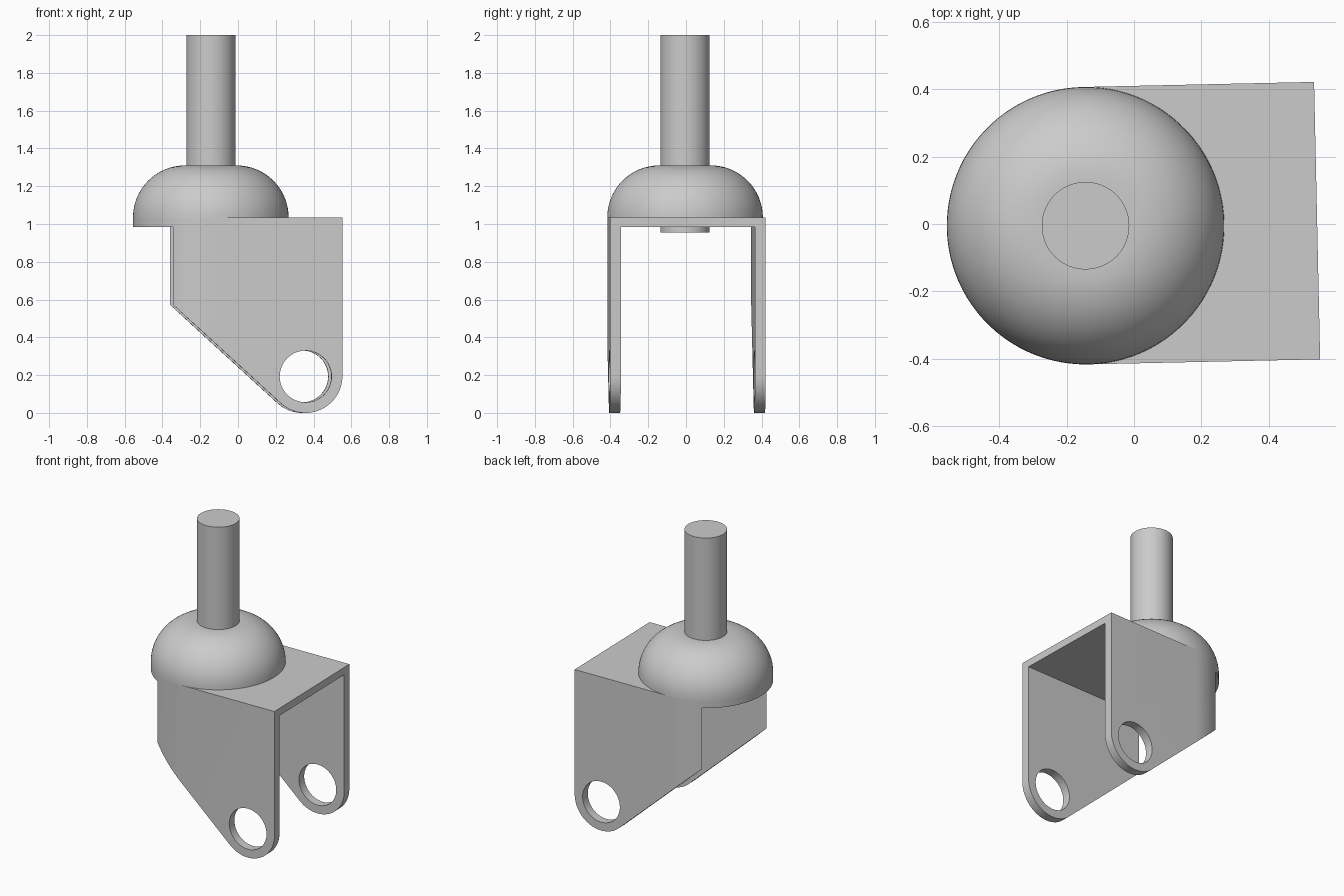
import bpy, bmesh
from math import sin, cos, pi, radians, atan2, acos, hypot
from mathutils import Matrix

cube = bpy.data.objects.get("Cube")
if cube:
    bpy.data.objects.remove(cube, do_unlink=True)

grey = bpy.data.materials.new("grey_metal")
grey.use_nodes = True
grey.diffuse_color = (0.6, 0.6, 0.6, 1)
grey.node_tree.nodes["Principled BSDF"].inputs["Base Color"].default_value = (0.6, 0.6, 0.6, 1)

R = 0.412           # swivel housing radius
INNER = 0.355       # half gap between the legs
BACK = 0.688        # far edge of the fork, measured from the swivel axis
EAR = 0.195         # rounded leg end radius
EAR_X = BACK - EAR
PLATE_Z, TOP_Z = 0.985, 1.035
# swivel axis position and slight twist of the whole fork
PLACE = Matrix.Translation((-0.144, -0.005, 0)) @ Matrix.Rotation(radians(1.25), 4, 'Z')


def arc(cx, cy, r, a0, a1, n):
    return [(cx + r * cos(a0 + (a1 - a0) * i / n),
             cy + r * sin(a0 + (a1 - a0) * i / n)) for i in range(n + 1)]


def finish(name, bm):
    bmesh.ops.recalc_face_normals(bm, faces=bm.faces)
    mesh = bpy.data.meshes.new(name)
    bm.to_mesh(mesh)
    bm.free()
    mesh.materials.append(grey)
    ob = bpy.data.objects.new(name, mesh)
    bpy.context.collection.objects.link(ob)
    return ob


def prism(name, points, lo, hi, axis):
    """Extrude a 2D outline along z (plan outline) or y (side outline)."""
    bm = bmesh.new()
    place = (lambda p: (p[0], p[1], lo)) if axis == 'Z' else (lambda p: (p[0], lo, p[1]))
    face = bm.faces.new([bm.verts.new(place(p)) for p in points])
    new = bmesh.ops.extrude_face_region(bm, geom=[face])["geom"]
    step = (0, 0, hi - lo) if axis == 'Z' else (0, hi - lo, 0)
    bmesh.ops.translate(bm, vec=step, verts=[v for v in new if isinstance(v, bmesh.types.BMVert)])
    return finish(name, bm)


def select(ob):
    bpy.ops.object.select_all(action='DESELECT')
    ob.select_set(True)
    bpy.context.view_layer.objects.active = ob


def cut(ob, cutter, operation):
    select(ob)
    mod = ob.modifiers.new("cut", 'BOOLEAN')
    mod.object, mod.operation, mod.solver = cutter, operation, 'EXACT'
    bpy.ops.object.modifier_apply(modifier=mod.name)
    bpy.data.objects.remove(cutter, do_unlink=True)


def smooth(ob):
    ob.matrix_world = PLACE
    select(ob)
    bpy.ops.object.shade_smooth_by_angle(angle=radians(30))


# Fork: plan outline with a round end, hollowed into a top plate and two legs
plan = arc(0, 0, R, pi / 2, 3 * pi / 2, 48) + [(BACK, -R), (BACK, R)]
fork = prism("fork", plan, -0.05, TOP_Z, 'Z')
gap = prism("gap_cutter", [(-1, -INNER), (1, -INNER), (1, INNER), (-1, INNER)],
            -0.2, PLATE_Z, 'Z')
cut(fork, gap, 'DIFFERENCE')

# Leg silhouette: sloped lower edge running tangent into the rounded end
heel_x, heel_z = -0.211, 0.575
dx, dz = heel_x - EAR_X, heel_z - EAR
tangent = atan2(dz, dx) + acos(EAR / hypot(dx, dz))
slope = -cos(tangent) / sin(tangent)
edge_x = -0.3
side = [(-0.6, 1.2), (-0.6, 0.8), (edge_x, 0.8),
        (edge_x, heel_z + slope * (edge_x - heel_x))]
side += arc(EAR_X, EAR, EAR, tangent, 2 * pi, 28) + [(BACK + 0.001, EAR + 0.01), (BACK + 0.001, 1.2)]
cut(fork, prism("side_cutter", side, -0.7, 0.7, 'Y'), 'INTERSECT')

# Axle holes through both legs
hole = arc(EAR_X, EAR - 0.002, 0.137, 0, 2 * pi, 48)[:-1]
cut(fork, prism("hole_cutter", hole, -0.7, 0.7, 'Y'), 'DIFFERENCE')
smooth(fork)

# Domed swivel housing: lathed profile with a large round shoulder
round_r = 0.275
profile = arc(R - round_r, TOP_Z, round_r, 0, pi / 2, 16) + [(0, TOP_Z + round_r)]
bm = bmesh.new()
verts = [bm.verts.new((r, 0, z)) for r, z in profile]
edges = [bm.edges.new(pair) for pair in zip(verts, verts[1:])]
bmesh.ops.spin(bm, geom=verts + edges, cent=(0, 0, 0), axis=(0, 0, 1),
               angle=2 * pi, steps=96)
bmesh.ops.remove_doubles(bm, verts=bm.verts, dist=0.0005)
smooth(finish("swivel_dome", bm))

# Stem passing through the dome and out below the top plate
stem = prism("stem", arc(0, 0, 0.13, 0, 2 * pi, 64)[:-1], 0.955, 2.0, 'Z')
smooth(stem)
